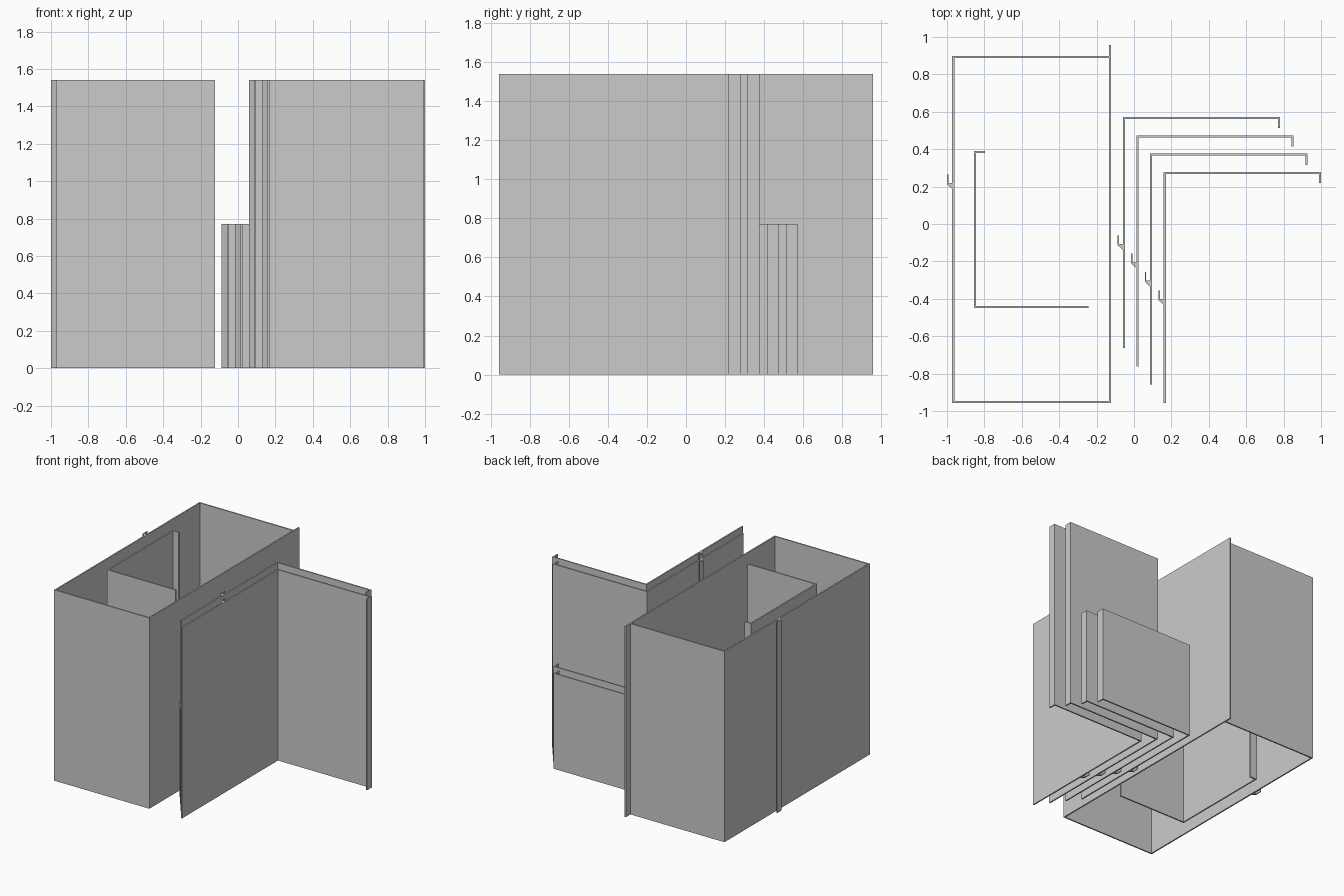
import bpy
import bmesh

if "Cube" in bpy.data.objects:
    bpy.data.objects.remove(bpy.data.objects["Cube"])

H = 1.54      # full height
T = 0.011     # sheet thickness

grey = bpy.data.materials.new("light_grey")
grey.diffuse_color = (0.6, 0.6, 0.6, 1)
grey.use_nodes = True
grey.node_tree.nodes["Principled BSDF"].inputs["Base Color"].default_value = grey.diffuse_color


def rect(x0, x1, y0, y1):
    return [(x0, y0), (x1, y0), (x1, y1), (x0, y1)]


def extrude(name, outlines, height):
    """Raise closed floor-plan outlines from the ground to a height."""
    bm = bmesh.new()
    for pts in outlines:
        face = bm.faces.new([bm.verts.new((x, y, 0)) for x, y in pts])
        res = bmesh.ops.extrude_face_region(bm, geom=[face])
        top = [v for v in res["geom"] if isinstance(v, bmesh.types.BMVert)]
        bmesh.ops.translate(bm, verts=top, vec=(0, 0, height))
    bmesh.ops.recalc_face_normals(bm, faces=bm.faces)
    mesh = bpy.data.meshes.new(name)
    bm.to_mesh(mesh)
    bm.free()
    mesh.materials.append(grey)
    ob = bpy.data.objects.new(name, mesh)
    bpy.context.collection.objects.link(ob)
    return ob


def catch(x, y):
    """Small hooked rib on the left face of a wall; y is its upper tip."""
    return [(x, y - 0.078), (x, y - 0.046), (x - 0.021, y - 0.046),
            (x - 0.021, y), (x - 0.028, y), (x - 0.028, y - 0.052)]


# Open rectangular enclosure, its right wall running past the back
L, R, F, B = -0.972, -0.122, -0.957, 0.898
extrude("enclosure_walls", [
    rect(L, L + T, F, B),
    rect(L + T, R - T, B - T, B),
    rect(L + T, R - T, F, F + T),
    rect(R - T, R, F, 0.957),
], H)
extrude("enclosure_catch", [catch(L, 0.265)], H)

# Hooked partition inside the enclosure
extrude("inner_partition", [
    rect(-0.856, -0.856 + T, -0.45, 0.391),
    rect(-0.856 + T, -0.796, 0.391 - T, 0.391),
    rect(-0.856 + T, -0.242, -0.45, -0.45 + T),
], H)

# Four nested corner panels: two half height behind, two full height in front
for i in range(4):
    dx, dy = -0.073 * i, 0.098 * i
    x0, x1 = 0.159 + dx, 1.0 + dx
    y0, y1 = -0.957 + dy, 0.278 + dy
    h = H if i < 2 else H / 2
    extrude(f"corner_panel_{i + 1}", [
        rect(x0, x0 + T, y0, y1),
        rect(x0 + T, x1, y1 - T, y1),
        rect(x1 - T, x1, y1 - 0.06, y1 - T),
    ], h)
    extrude(f"panel_catch_{i + 1}", [catch(x0, -0.355 + dy)], h)
